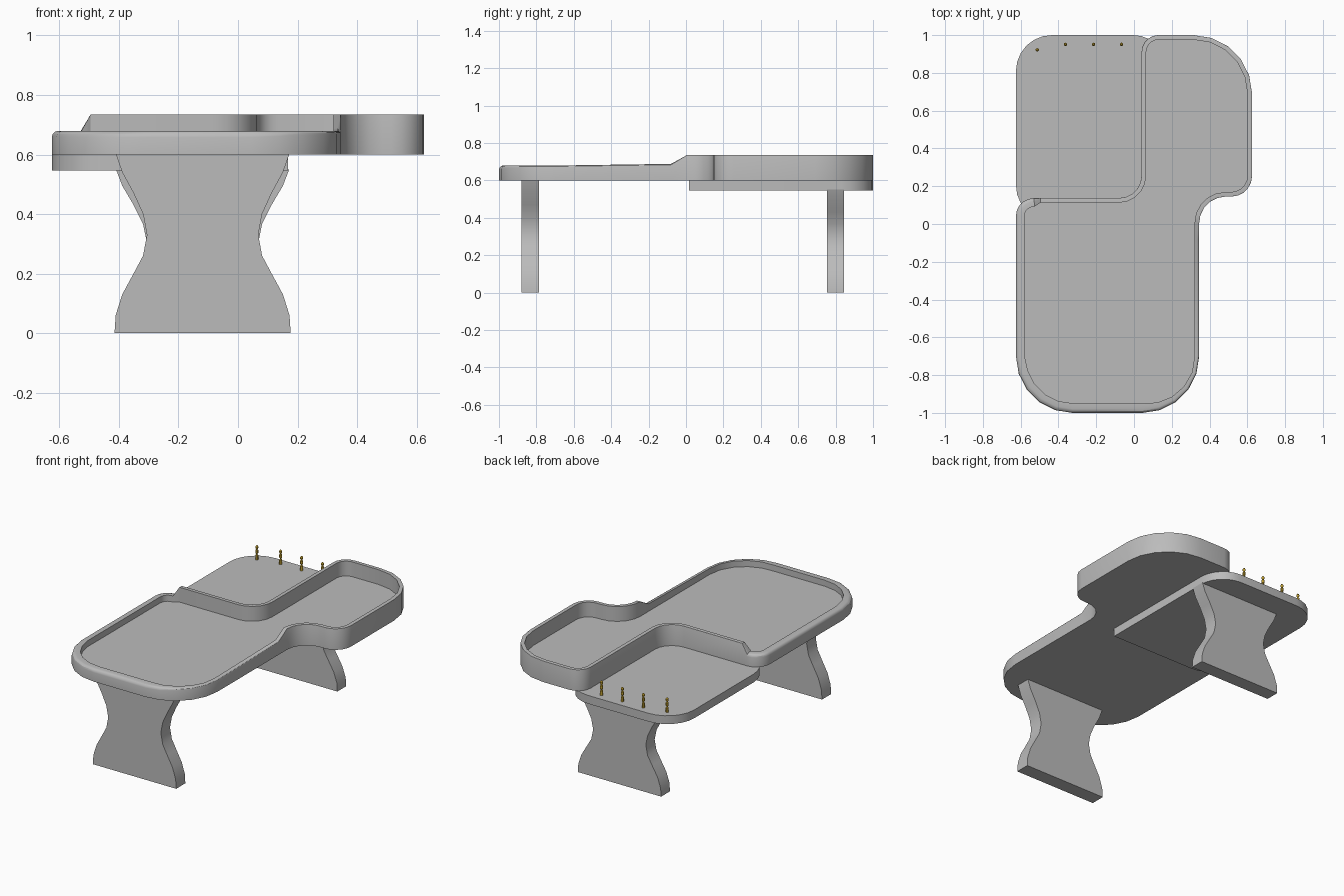
import bpy, bmesh, math
from mathutils import Vector

if "Cube" in bpy.data.objects:
    bpy.data.objects.remove(bpy.data.objects["Cube"])


def material(name, rgb):
    m = bpy.data.materials.new(name)
    m.diffuse_color = (*rgb, 1)
    m.use_nodes = True
    m.node_tree.nodes["Principled BSDF"].inputs["Base Color"].default_value = m.diffuse_color
    return m


GREY = material("grey plastic", (0.5, 0.5, 0.5))
BRASS = material("brass", (0.55, 0.36, 0.03))


def clamp(v):
    return max(0.0, min(1.0, v))


def fillet(corners):
    """Corners (x, y, radius, segments) to a closed list of points."""
    out, n = [], len(corners)
    for i, (x, y, r, seg) in enumerate(corners):
        p = Vector((x, y))
        if r == 0:
            out.append(p)
            continue
        a = (Vector(corners[i - 1][:2]) - p).normalized()
        b = (Vector(corners[(i + 1) % n][:2]) - p).normalized()
        c = p + (a + b) * r
        for k in range(seg + 1):
            t = k / seg * math.pi / 2
            out.append(c - b * r * math.cos(t) - a * r * math.sin(t))
    return out


def offset(pts, dists):
    """Move each point of a counter-clockwise loop inward."""
    out, n = [], len(pts)
    for i, p in enumerate(pts):
        a = (p - pts[i - 1]).normalized()
        b = (pts[(i + 1) % n] - p).normalized()
        na, nb = Vector((-a.y, a.x)), Vector((-b.y, b.x))
        m = (na + nb).normalized()
        out.append(p + m * dists[i] / max(0.5, m.dot(na)))
    return out


def skin(name, loops, mat):
    """Bridge a stack of 3D loops and cap both ends."""
    bm = bmesh.new()
    rings = [[bm.verts.new(p) for p in loop] for loop in loops]
    n = len(rings[0])
    for lo, hi in zip(rings, rings[1:]):
        for i in range(n):
            j = (i + 1) % n
            bm.faces.new((lo[i], lo[j], hi[j], hi[i]))
    bm.faces.new(rings[0][::-1])
    bm.faces.new(rings[-1])
    bmesh.ops.recalc_face_normals(bm, faces=bm.faces)
    me = bpy.data.meshes.new(name)
    bm.to_mesh(me)
    bm.free()
    me.materials.append(mat)
    ob = bpy.data.objects.new(name, me)
    bpy.context.collection.objects.link(ob)
    bpy.ops.object.select_all(action='DESELECT')
    bpy.context.view_layer.objects.active = ob
    ob.select_set(True)
    bpy.ops.object.shade_smooth_by_angle(angle=math.radians(30))
    return ob


# Tray: L-shaped outline, low rounded rim in front, tall thin wall behind
outline = fillet([
    (-0.625, -1.0, 0.30, 5), (0.345, -1.0, 0.30, 5),
    (0.345, -0.08, 0, 0), (0.345, 0.145, 0.14, 5),
    (0.625, 0.145, 0.11, 5), (0.625, 1.0, 0.31, 5),
    (0.04, 1.0, 0.09, 5), (0.04, 0.137, 0.12, 5),
    (-0.495, 0.137, 0, 0), (-0.625, 0.137, 0.095, 5)])


def tall(p):
    """0 on the low front rim, 1 on the tall back wall."""
    if p.x < -0.4:
        return clamp((p.x + 0.53) / 0.035) if p.y > 0.05 else 0.0
    return clamp((p.y + 0.08) / 0.08)


def rim_width(p):
    if p.x < -0.51 and p.y > -0.7:
        return 0.045
    if p.y < -0.65:
        return 0.05 - 0.026 * clamp((p.x - 0.05) / 0.28)
    return 0.024


def rim_top(p):
    low = 0.679 + 0.009 * clamp((p.y + 0.7) / 0.6) * (p.x > 0)
    return low + (0.735 - low) * tall(p)


width = [rim_width(p) for p in outline]
round_ = [0.4 * w * (1 - tall(p)) + 0.001 for w, p in zip(width, outline)]
tops = [rim_top(p) for p in outline]
loops = [[(p.x, p.y, 0.6) for p in outline]]
for k in range(4):  # rounded outer shoulder
    a = k / 3 * math.pi / 2
    ring = offset(outline, [r * (1 - math.cos(a)) for r in round_])
    loops.append([(p.x, p.y, z - r * (1 - math.sin(a)))
                  for p, z, r in zip(ring, tops, round_)])
inner = offset(outline, width)
loops.append([(p.x, p.y, z) for p, z in zip(inner, tops)])
loops.append([(p.x, p.y, 0.64) for p in inner])
skin("tray", loops, GREY)

# Lower shelf tucked under the tray
shelf = fillet([(-0.625, 0.015, 0.19, 6), (0.168, 0.015, 0, 0),
                (0.168, 1.0, 0.17, 6), (-0.625, 1.0, 0.19, 6)])
skin("shelf", [[(p.x, p.y, z) for p in shelf] for z in (0.546, 0.5995)], GREY)

# Hourglass legs: (height, half width)
profile = [(0, 0.296), (0.06, 0.292), (0.13, 0.27), (0.2, 0.232), (0.26, 0.2),
           (0.33, 0.187), (0.4, 0.2), (0.47, 0.232), (0.54, 0.27), (0.6, 0.291)]
for name, y0, y1, top in (("front_leg", -0.88, -0.787, 0.6),
                          ("back_leg", 0.755, 0.845, 0.55)):
    side = [(w, z * top / 0.6) for z, w in profile]
    ring = side + [(-w, z) for w, z in reversed(side)]
    skin(name, [[(x - 0.119, y, z) for x, z in ring] for y in (y0, y1)], GREY)

# Turned brass pegs on the shelf: (radius, height)
turn = [(0.009, 0.59), (0.009, 0.628), (0.005, 0.632), (0.005, 0.638),
        (0.009, 0.642), (0.009, 0.66), (0.005, 0.664), (0.005, 0.668),
        (0.009, 0.675), (0.009, 0.683), (0.004, 0.69)]
for i, (x, y) in enumerate([(-0.512, 0.922), (-0.363, 0.951),
                            (-0.214, 0.951), (-0.066, 0.951)]):
    skin(f"peg_{i + 1}", [[(x + r * math.cos(k * math.pi / 6),
                            y + r * math.sin(k * math.pi / 6), z)
                           for k in range(12)] for r, z in turn], BRASS)
